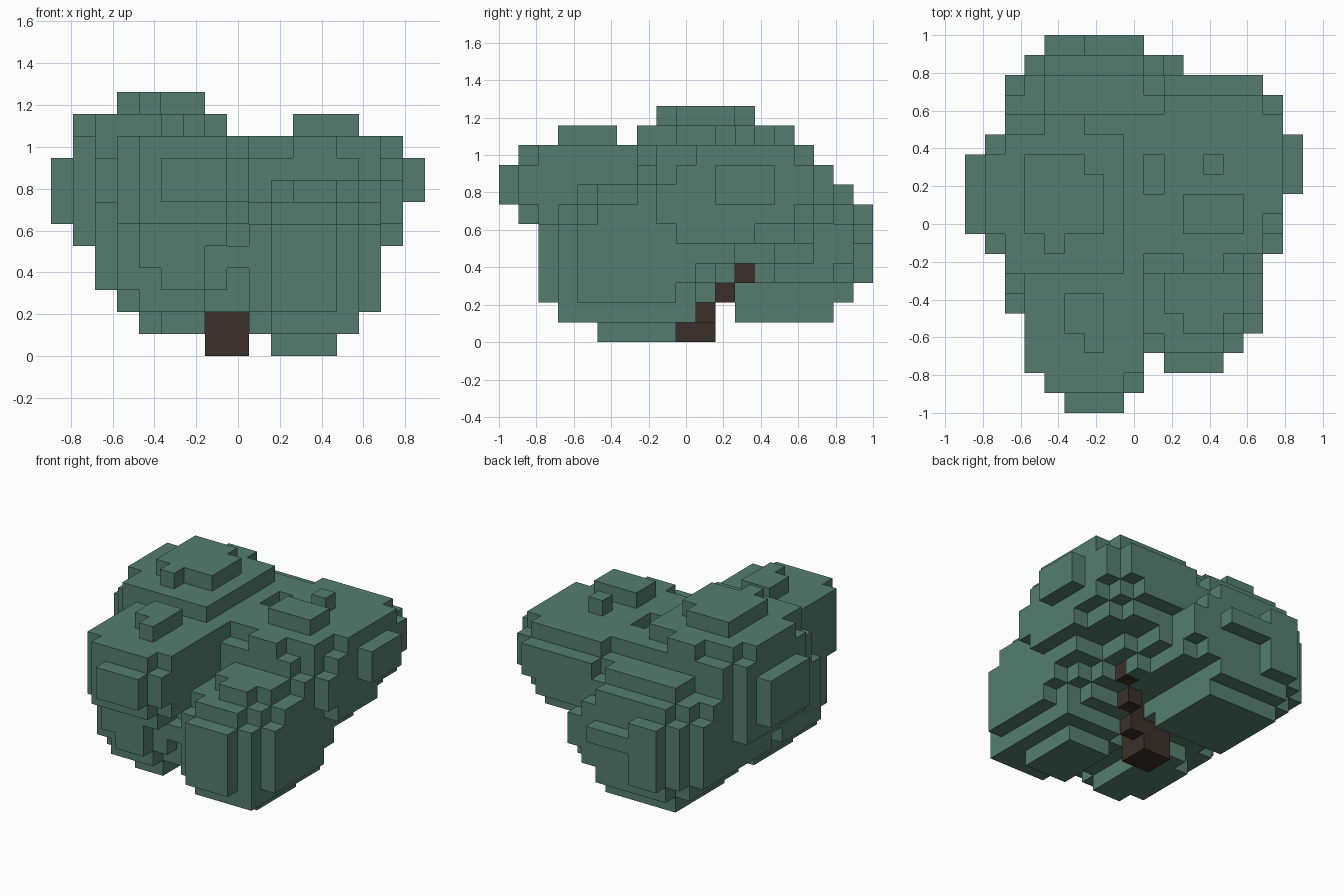
import bpy, bmesh

if "Cube" in bpy.data.objects:
    bpy.data.objects.remove(bpy.data.objects["Cube"])

U = 2 / 19                      # cube size; the bush is 17 x 19 x 12 cubes
NX, NY, NZ = 17, 19, 12


def material(name, colour):
    m = bpy.data.materials.new(name)
    m.diffuse_color = (*colour, 1)
    m.use_nodes = True
    m.node_tree.nodes["Principled BSDF"].inputs["Base Color"].default_value = m.diffuse_color
    return m


leaf_green = material("leaf green", (0.090, 0.204, 0.160))
bark_brown = material("bark brown", (0.043, 0.030, 0.023))

# Foliage clumps: centre, radii (in cubes) and roundness (2 = ellipsoid, more = boxier)
CLUMPS = [
    ((5.0, 10.6, 7.5), (5.0, 5.0, 4.6), 2.15),   # tall left
    ((6.0, 4.4, 8.0), (3.4, 4.6, 2.9), 2.3),     # front left, upper
    ((5.8, 7.0, 4.8), (4.2, 5.0, 4.2), 1.8),     # front left, lower
    ((11.7, 6.5, 3.9), (4.3, 4.9, 4.3), 1.8),    # front right, lower
    ((12.4, 12.4, 7.8), (4.7, 4.8, 3.2), 2.0),   # back right
    ((12.0, 10.0, 7.0), (4.0, 3.5, 4.0), 2.0),   # right crown
    ((6.5, 14.5, 5.0), (5.2, 4.8, 4.3), 2.0),    # back
    ((8.5, 11.5, 6.2), (5.0, 5.0, 4.2), 2.0),    # core
]

# Trimmed outline: x range per layer, y range per layer, x range per row
FRONT = [(10, 13), (4, 14), (3, 15), (2, 15), (2, 15), (1, 16),
         (0, 16), (0, 17), (0, 17), (1, 16), (1, 14), (3, 7)]
SIDE = [(5, 9), (3, 17), (2, 18), (2, 19), (2, 19), (2, 19),
        (1, 19), (0, 18), (0, 17), (1, 16), (3, 15), (8, 13)]
TOP = [(5, 8), (4, 9), (3, 13), (3, 14), (3, 15), (2, 15), (2, 15),
       (2, 15), (1, 16), (0, 16), (0, 16), (0, 17), (0, 17), (1, 17),
       (2, 16), (2, 16), (2, 15), (3, 11), (4, 9)]


def in_clump(cell):
    return any(sum(abs((a + 0.5 - c) / r) ** e for a, c, r in zip(cell, cen, rad)) <= 1
               for cen, rad, e in CLUMPS)


def in_outline(i, j, k):
    return all(lo <= v < hi for v, (lo, hi) in ((i, FRONT[k]), (j, SIDE[k]), (i, TOP[j])))


def in_gap(i, j, k):
    if k == 11:                                    # highest plate with one tab
        return (j == 8 and i != 4) or (i, j) == (6, 12)
    if k == 10:                                    # smaller crown plates
        if j == 6 or 8 <= i <= 10:
            return True
        if i > 10:
            return j not in (9, 10) and (i, j) != (12, 12)
        if j < 6:
            return i not in (5, 6) or (i, j) == (5, 3)
    if j == 18:                                    # back plate with a side strip
        return i >= 6 and k != 5
    pit = k == 9 and i == 9 and j in (11, 12)
    front_notch = j == 2 and i == 9
    trunk_front = k <= 1 and 7 <= i <= 8 and j < 10
    trunk_side = i >= 9 and k < min(j - 8, 3)      # stepped overhang beside the trunk
    return pit or front_notch or trunk_front or trunk_side


def cube_object(name, cells, mat):
    """Mesh the outer skin of a set of grid cubes."""
    bm = bmesh.new()
    verts = {}

    def vert(p):
        if p not in verts:
            verts[p] = bm.verts.new(((p[0] - NX / 2) * U, (p[1] - NY / 2) * U, p[2] * U))
        return verts[p]

    for cell in sorted(cells):
        for axis in range(3):
            b, c = (axis + 1) % 3, (axis + 2) % 3
            for side in (0, 1):
                n = list(cell)
                n[axis] += 2 * side - 1
                if tuple(n) in cells:
                    continue
                loop = []
                for db, dc in ((0, 0), (1, 0), (1, 1), (0, 1)):
                    p = list(cell)
                    p[axis] += side
                    p[b] += db
                    p[c] += dc
                    loop.append(vert(tuple(p)))
                bm.faces.new(loop if side else loop[::-1])
    mesh = bpy.data.meshes.new(name)
    bm.to_mesh(mesh)
    bm.free()
    mesh.materials.append(mat)
    obj = bpy.data.objects.new(name, mesh)
    bpy.context.collection.objects.link(obj)
    return obj


# Trunk: a two-cube-wide stump with a branch stepping up to the back right
trunk = {(i, j, k) for i in (7, 8) for j in (9, 10) for k in (0, 1)}
trunk |= {(9 + n, 10 + n, 1 + n) for n in range(3)} | {(9, 10, 2)}

# Foliage
leaves = {(i, j, k) for i in range(NX) for j in range(NY) for k in range(NZ)
          if in_outline(i, j, k) and in_clump((i, j, k)) and not in_gap(i, j, k)}

cube_object("trunk", trunk, bark_brown)
cube_object("foliage", leaves - trunk, leaf_green)
